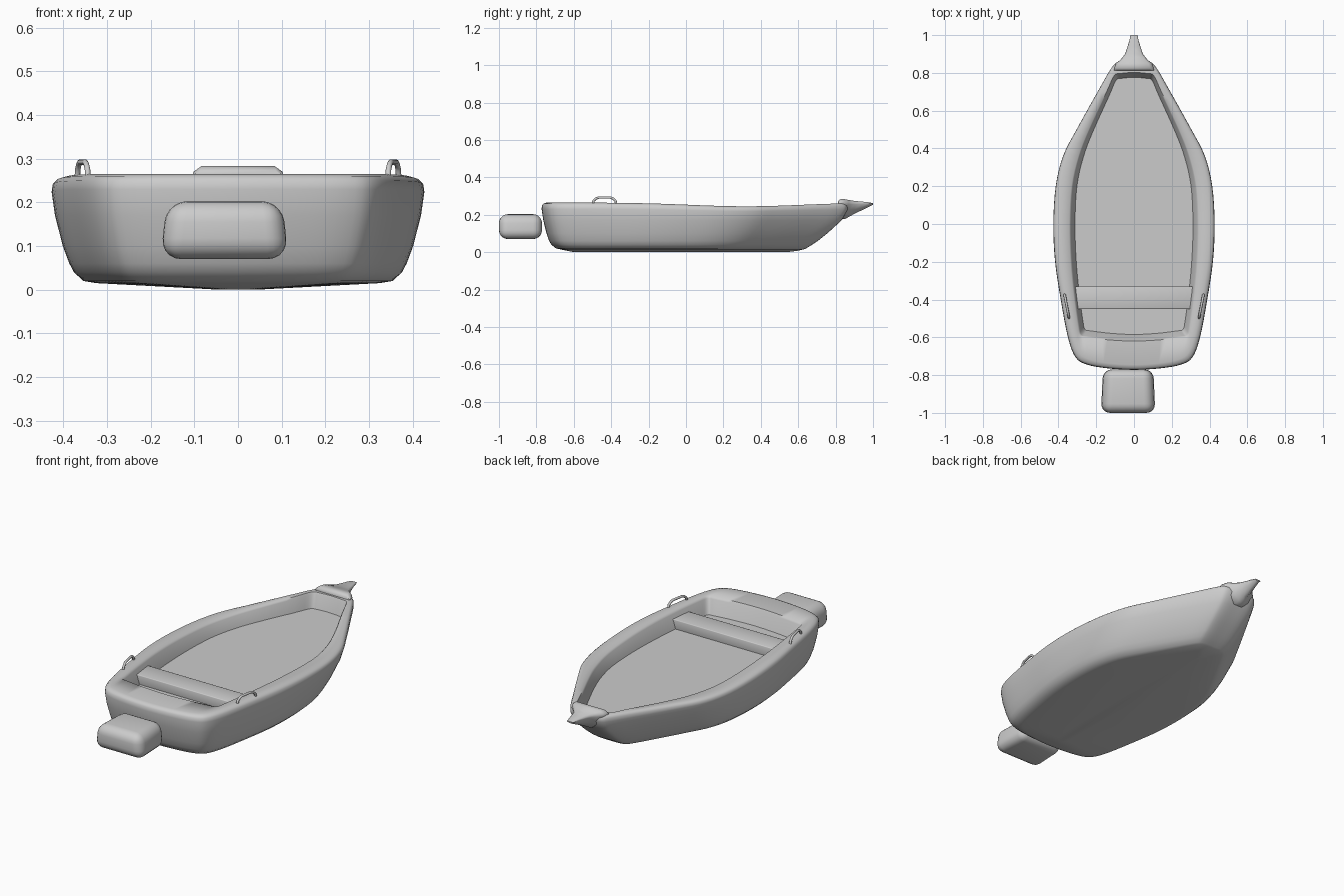
import bpy, bmesh, math
from mathutils import Vector

if "Cube" in bpy.data.objects:
    bpy.data.objects.remove(bpy.data.objects["Cube"])


def catmull(pts, n=4):
    """Smooth interpolation through a list of (x, y) points."""
    p = [Vector(q) for q in pts]
    p = [Vector((-p[1].x, p[1].y))] + p + [Vector((-p[-2].x, p[-2].y))]
    out = []
    for i in range(1, len(p) - 2):
        a, b, c, d = p[i - 1:i + 3]
        for k in range(n):
            t = k / n
            out.append(0.5 * (2 * b + (c - a) * t + (2 * a - 5 * b + 4 * c - d) * t * t
                              + (3 * b - a - 3 * c + d) * t ** 3))
    return out + [p[-2]]


def loft(name, rings, angle=40):
    """Skin closed rings of equal length and cap both ends."""
    bm = bmesh.new()
    vs = [[bm.verts.new(co) for co in r] for r in rings]
    n = len(vs[0])
    for a, b in zip(vs, vs[1:]):
        for i in range(n):
            j = (i + 1) % n
            bm.faces.new((a[i], a[j], b[j], b[i]))
    bm.faces.new(vs[0][::-1])
    bm.faces.new(vs[-1])
    bmesh.ops.recalc_face_normals(bm, faces=bm.faces)
    return finish(name, bm, angle)


def finish(name, bm, angle):
    me = bpy.data.meshes.new(name)
    bm.to_mesh(me)
    bm.free()
    ob = bpy.data.objects.new(name, me)
    bpy.context.collection.objects.link(ob)
    bpy.ops.object.select_all(action='DESELECT')
    ob.select_set(True)
    bpy.context.view_layer.objects.active = ob
    bpy.ops.object.shade_smooth_by_angle(angle=math.radians(angle))
    return ob


def rounded_box(name, lo, hi, r, seg, top=1.0, back=1.0):
    """Bevelled box; top and back scale the width of those sides."""
    bm = bmesh.new()
    bmesh.ops.create_cube(bm, size=1)
    for v in bm.verts:
        s = (top if v.co.z > 0 else 1) * (back if v.co.y > 0 else 1)
        v.co = Vector([(lo[k] + hi[k]) / 2 + v.co[k] * (hi[k] - lo[k]) * (s if k == 0 else 1)
                       for k in range(3)])
    bmesh.ops.bevel(bm, geom=bm.edges[:], offset=r, segments=seg, profile=0.5, affect='EDGES')
    return finish(name, bm, 50)


# Half outlines from stern centre to bow centre: gunwale and cockpit opening
OUTER = [(0, -.772), (.14, -.764), (.25, -.744), (.31, -.705), (.35, -.60), (.388, -.40),
         (.418, -.20), (.427, 0), (.414, .20), (.374, .36), (.302, .50), (.19, .70),
         (.12, .82), (.08, .855), (0, .86)]
INNER = [(0, -.62), (.14, -.613), (.25, -.60), (.285, -.592), (.298, -.54), (.320, -.38),
         (.337, -.20), (.343, 0), (.332, .20), (.295, .36), (.24, .50), (.145, .70),
         (.105, .785), (.07, .797), (0, .802)]


def ring(outline, z, s, ys, yb):
    """Outline rescaled to width s and the stern / bow limits, following the sheer."""
    y0, y1 = outline[0][1], outline[-1][1]
    half = []
    for p in catmull(outline):
        y = ys + (p.y - y0) / (y1 - y0) * (yb - ys)
        dip = 0.02 * math.exp(-((y - .32) / .42) ** 2) * max(0, (z - .19) / .075)
        x = p.x * s
        half.append((x, y, z - dip))
    return half + [(-x, y, z) for x, y, z in half[-2:0:-1]]


# Hull: outer skin, rounded gunwale, inner wall, floor
levels = [(.0, .10, -.60, .54), (.008, .45, -.64, .60), (.015, .76, -.672, .63),
          (.020, .83, -.695, .642), (.04, .88, -.72, .675), (.06, .905, -.732, .705),
          (.10, .94, -.746, .755), (.17, .982, -.763, .832), (.23, 1.0, -.772, .865),
          (.25, .994, -.77, .865), (.260, .972, -.762, .86), (.265, .935, -.745, .855)]
rings = [ring(OUTER, *lv) for lv in levels]
rings += [ring(INNER, *lv) for lv in [(.265, 1.0, -.62, .802), (.254, .975, -.614, .797),
                                      (.18, .91, -.585, .776)]]
loft("hull", rings, 60)

# Bow cap and pointed prow: (y, half width, top, bottom)
sections = [(.812, .108, .272, .18), (.825, .105, .283, .178), (.85, .095, .283, .177),
            (.87, .071, .279, .188), (.90, .047, .274, .205), (.94, .034, .270, .224),
            (.97, .025, .268, .238), (1.0, .018, .262, .254)]
prow = []
for y, w, zt, zb in sections:
    h = zt - zb
    half = [(w * .25, zb), (w * .7, zb + h * .35), (w, zb + h * .75), (w * .97, zb + h * .88),
            (w * .8, zt)]
    prow.append([(x, y, z) for x, z in half] + [(-x, y, z) for x, z in half[::-1]])
loft("prow", prow, 50)

# Seat and outboard block
rounded_box("seat", (-.318, -.45, .17), (.318, -.33, .23), .004, 2)
rounded_box("outboard_motor", (-.180, -1.0, .07), (.118, -.77, .203), .048, 5, .9, .93)

# Oar handles on both gunwales
for side, tag in ((-1, "left"), (1, "right")):
    cu = bpy.data.curves.new("handle_" + tag, 'CURVE')
    cu.dimensions = '3D'
    cu.bevel_depth = .0065
    cu.bevel_resolution = 3
    cu.use_fill_caps = True
    path = [(0, .255), (.03, .275), (.14, .287), (.25, .292), (.75, .292), (.86, .287),
            (.97, .275), (1, .255)]
    sp = cu.splines.new('POLY')
    sp.points.add(len(path) - 1)
    for pt, (t, z) in zip(sp.points, path):
        pt.co = (side * (.344 + .024 * t), -.498 + .125 * t, z, 1)
    sp.use_smooth = True
    bpy.context.collection.objects.link(bpy.data.objects.new("handle_" + tag, cu))
